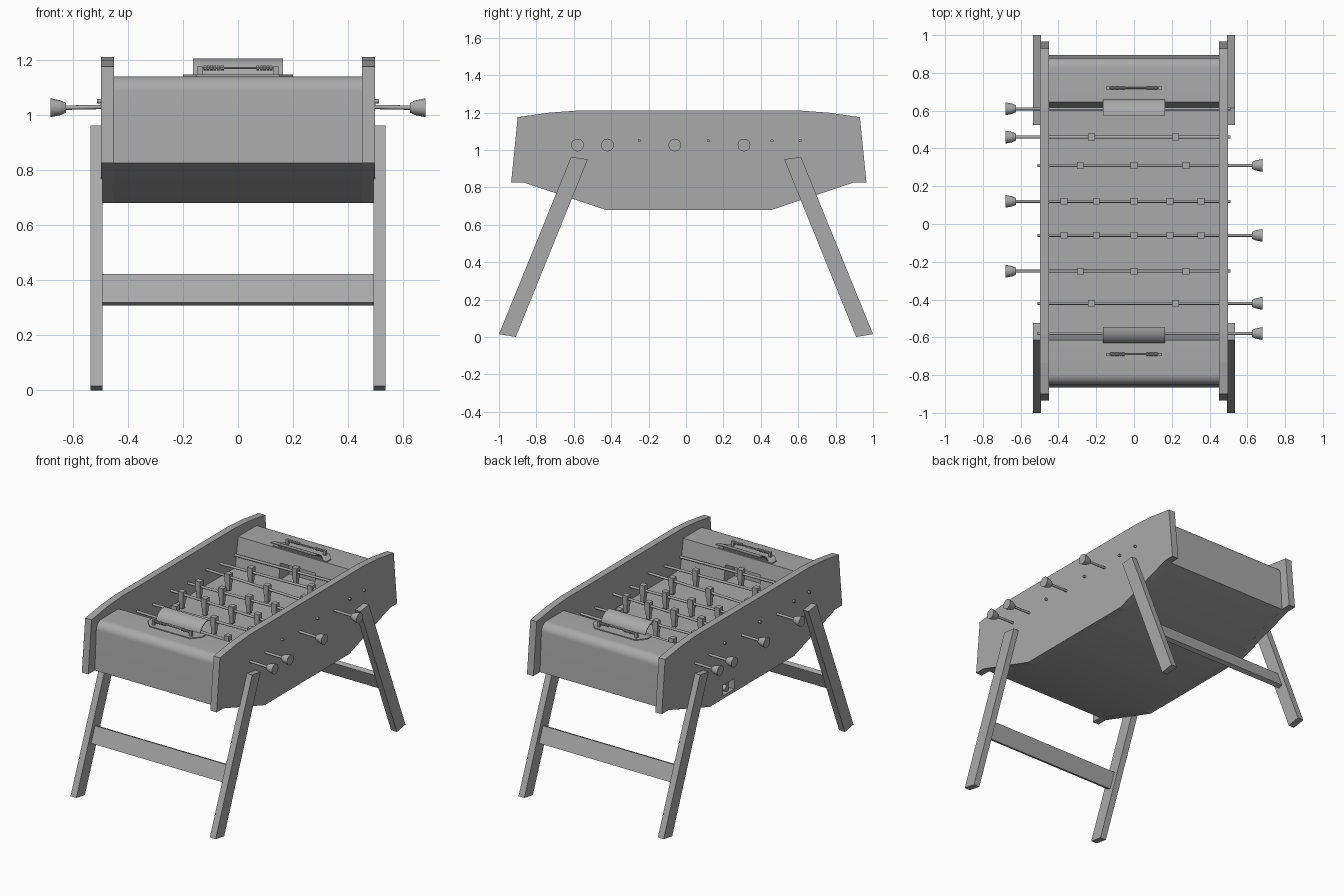
import bpy, bmesh, math
from mathutils import Vector

if "Cube" in bpy.data.objects:
    bpy.data.objects.remove(bpy.data.objects["Cube"])

grey = bpy.data.materials.new("plain_grey")
grey.use_nodes = True
grey.diffuse_color = (0.4, 0.4, 0.4, 1)
grey.node_tree.nodes["Principled BSDF"].inputs["Base Color"].default_value = (0.4, 0.4, 0.4, 1)

MID = 0.015    # the cabinet sits slightly behind the leg centre
ROD_Z = 1.03


def finish(name, bm, smooth=False):
    bmesh.ops.recalc_face_normals(bm, faces=bm.faces)
    mesh = bpy.data.meshes.new(name)
    bm.to_mesh(mesh)
    bm.free()
    mesh.materials.append(grey)
    ob = bpy.data.objects.new(name, mesh)
    bpy.context.collection.objects.link(ob)
    if smooth:
        bpy.ops.object.select_all(action='DESELECT')
        ob.select_set(True)
        bpy.context.view_layer.objects.active = ob
        bpy.ops.object.shade_smooth_by_angle(angle=math.radians(35))
    return ob


def extrude_x(name, outline, x0, x1, smooth=False):
    """Extrude a (y, z) outline from x0 to x1."""
    bm = bmesh.new()
    face = bm.faces.new([bm.verts.new((x0, y, z)) for y, z in outline])
    moved = bmesh.ops.extrude_face_region(bm, geom=[face])["geom"]
    bmesh.ops.translate(bm, vec=(x1 - x0, 0, 0),
                        verts=[v for v in moved if isinstance(v, bmesh.types.BMVert)])
    return finish(name, bm, smooth)


def add_box(bm, centre, size, taper=1.0):
    verts = bmesh.ops.create_cube(bm, size=1)["verts"]
    for v in verts:
        k = taper if v.co.z < 0 else 1
        v.co = Vector((v.co.x * size[0] * k, v.co.y * size[1] * k, v.co.z * size[2])) + Vector(centre)


def add_cone(bm, a, b, r0, r1, sides=16):
    a, b = Vector(a), Vector(b)
    verts = bmesh.ops.create_cone(bm, cap_ends=True, segments=sides, radius1=r0,
                                  radius2=r1, depth=(b - a).length)["verts"]
    turn = (b - a).to_track_quat('Z', 'Y')
    for v in verts:
        v.co = turn @ v.co + (a + b) / 2


def cut(ob, name, centre, size):
    bm = bmesh.new()
    add_box(bm, centre, size)
    cutter = finish(name, bm)
    cutter.hide_render = True
    cutter.hide_set(True)
    mod = ob.modifiers.new(name, 'BOOLEAN')
    mod.object = cutter
    mod.solver = 'EXACT'
    bpy.context.view_layer.objects.active = ob
    bpy.ops.object.modifier_apply(modifier=mod.name)
    bpy.data.objects.remove(cutter)


def mirrored(half):
    """Complete an outline given as (offset from MID, z) on the back half."""
    return [(MID + y, z) for y, z in half] + [(MID - y, z) for y, z in reversed(half)]


# Cabinet: rounded end boxes, sunken pitch and angled underside
corner = [(0.81 + 0.055 * math.cos(t), 1.085 + 0.055 * math.sin(t))
          for t in [math.radians(a) for a in range(0, 91, 10)]]
cabinet = extrude_x("cabinet", mirrored(
    [(0.445, 0.68), (0.86, 0.82), (0.88, 0.825)] + corner + [(0.63, 1.14), (0.598, 0.945)]),
    -0.455, 0.455, True)

# Goal recesses in both end walls
for s in (-1, 1):
    cut(cabinet, "goal_cutter", (0, MID + s * 0.63, 1.0), (0.26, 0.16, 0.11))

# Side panels, with a ball return pocket in the right one
panel = mirrored([(0.445, 0.68), (0.88, 0.825), (0.95, 0.825), (0.915, 1.175),
                  (0.75, 1.199), (0.6, 1.21)])
extrude_x("left_side_panel", panel, 0.45, 0.497)
right_panel = extrude_x("right_side_panel", panel, -0.497, -0.45)
cut(right_panel, "pocket_cutter", (-0.48, 0.26, 0.735), (0.06, 0.12, 0.07))
bm = bmesh.new()
add_cone(bm, (-0.455, 0.26, 0.722), (-0.485, 0.26, 0.722), 0.02, 0.02)
finish("ball_return_cup", bm, True)

# Splayed legs and crossbars
for s, end in ((-1, "front"), (1, "back")):
    leg = [(s * y, z) for y, z in ((0.91, 0), (1.0, 0.015), (0.615, 0.962), (0.525, 0.95))]
    for x0, x1, side in ((0.492, 0.535, "left"), (-0.535, -0.492, "right")):
        extrude_x(f"{end}_{side}_leg", leg, x0, x1)
    along = Vector((-0.377, 0.926))
    across = Vector((0.926, 0.377))
    centre = Vector((0.81, 0.365))
    bar = [centre + along * i * 0.055 + across * j * 0.015
           for i, j in ((-1, -1), (-1, 1), (1, 1), (1, -1))]
    extrude_x(f"{end}_crossbar", [(s * p.x, p.y) for p in bar], -0.495, 0.495)

# Rods: y position, handle side, player x positions
two, three = (-0.225, 0.22), (-0.285, 0, 0.275)
five = (-0.37, -0.2, 0, 0.19, 0.355)
rods = [(0.61, -1, (0,)), (0.46, -1, two), (0.31, 1, three), (0.12, -1, five),
        (-0.06, 1, five), (-0.25, -1, three), (-0.42, 1, two), (-0.58, 1, (0,))]
rod_bm, handle_bm, player_bm = bmesh.new(), bmesh.new(), bmesh.new()
for y, s, players in rods:
    add_cone(rod_bm, (-s * 0.512, y, ROD_Z + 0.02), (s * 0.64, y, ROD_Z - 0.004), 0.008, 0.008, 12)
    add_cone(handle_bm, (s * 0.625, y, ROD_Z - 0.004), (s * 0.645, y, ROD_Z - 0.004), 0.018, 0.027)
    add_cone(handle_bm, (s * 0.645, y, ROD_Z - 0.004), (s * 0.68, y, ROD_Z - 0.004), 0.027, 0.034)
    for x in players:
        add_box(player_bm, (x, y, 1.04), (0.036, 0.036, 0.06))
        add_box(player_bm, (x, y, 0.983), (0.032, 0.03, 0.056), 0.75)
finish("rods", rod_bm, True)
finish("handles", handle_bm, True)
finish("players", player_bm)

# Score counters: base plate, bead bar and curved goal cover at each end
for s, end in ((-1, "front"), (1, "back")):
    bm = bmesh.new()
    plate = bm.faces.new([bm.verts.new((x, MID + s * y, 1.14)) for x, y in
                          ((-0.2, 0.635), (0.2, 0.635), (0.2, 0.68), (0.15, 0.735),
                           (-0.15, 0.735), (-0.2, 0.68))])
    moved = bmesh.ops.extrude_face_region(bm, geom=[plate])["geom"]
    bmesh.ops.translate(bm, vec=(0, 0, 0.006),
                        verts=[v for v in moved if isinstance(v, bmesh.types.BMVert)])
    finish(f"{end}_counter_plate", bm)

    bm = bmesh.new()
    y = MID + s * 0.705
    add_cone(bm, (-0.14, y, 1.17), (0.14, y, 1.17), 0.004, 0.004, 8)
    for side in (-1, 1):
        add_box(bm, (side * 0.138, y, 1.161), (0.018, 0.016, 0.034))
        for i in range(5):
            x = side * (0.12 - i * 0.012)
            add_cone(bm, (x - 0.005, y, 1.17), (x + 0.005, y, 1.17), 0.009, 0.009, 10)
    add_cone(bm, (-0.064, y, 1.17), (-0.05, y, 1.17), 0.009, 0.009, 10)
    finish(f"{end}_score_counter", bm)

    arc = [math.radians(a) for a in range(0, 91, 10)]
    outer = [(MID + s * (0.56 + 0.085 * math.cos(t)), 1.14 + 0.065 * math.sin(t)) for t in arc]
    inner = [(MID + s * (0.56 + 0.079 * math.cos(t)), 1.14 + 0.059 * math.sin(t)) for t in arc]
    extrude_x(f"{end}_goal_cover", outer + inner[::-1], -0.163, 0.163, True)
